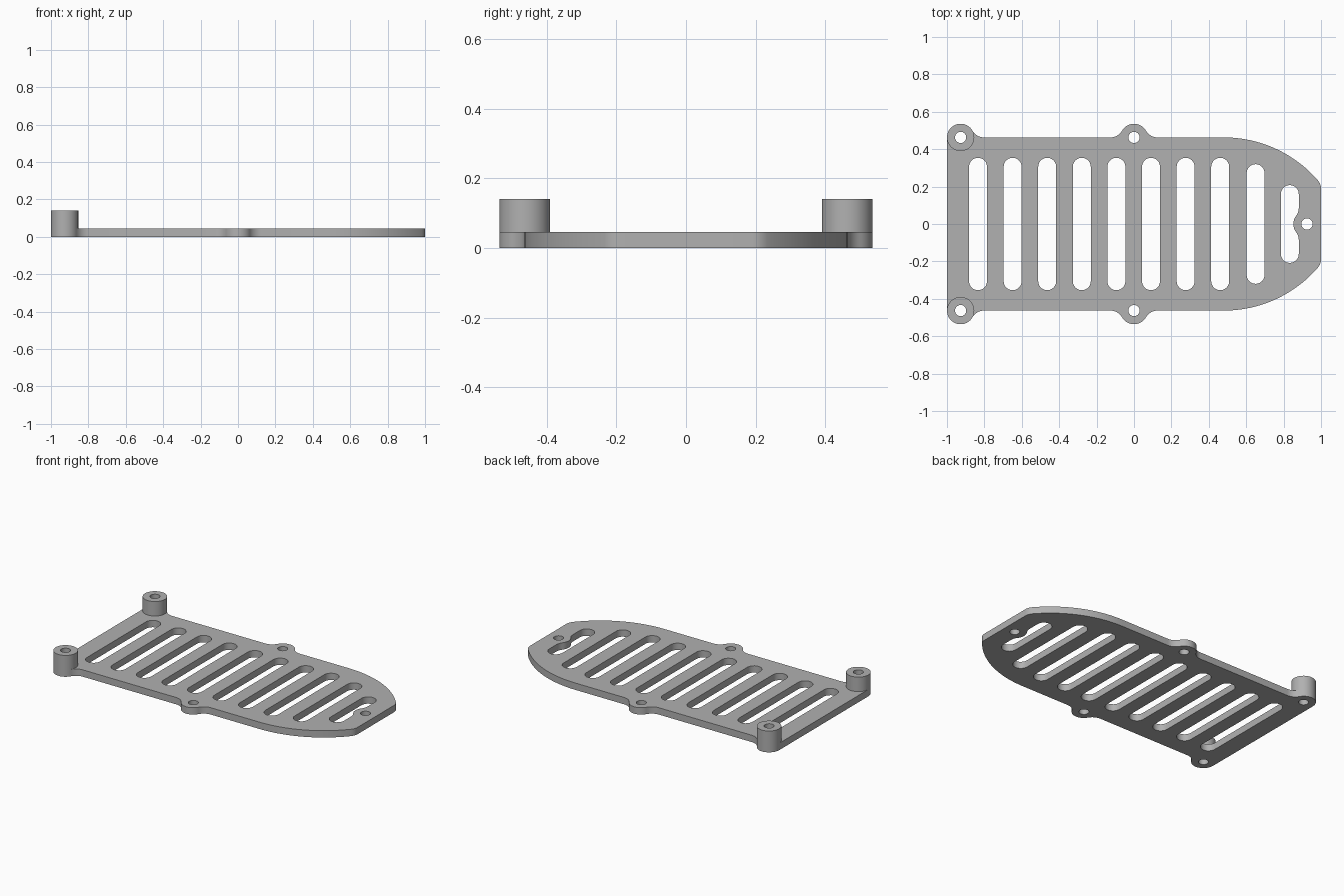
import bpy, bmesh, math
from math import sin, cos, pi, asin, acos, atan2, sqrt, radians

if "Cube" in bpy.data.objects:
    bpy.data.objects.remove(bpy.data.objects["Cube"])

T, TOP = 0.045, 0.14            # plate thickness, standoff top
HALF = 0.463                    # half width of the plate
R_LUG, R_HOLE, R_FIL = 0.073, 0.03, 0.072
CORNER_X, NOSE_X = -0.927, 0.925

grey = bpy.data.materials.new("grey plastic")
grey.diffuse_color = (0.44, 0.44, 0.44, 1)
grey.use_nodes = True
grey.node_tree.nodes["Principled BSDF"].inputs["Base Color"].default_value = grey.diffuse_color


def arc(cx, cy, r, a0, a1, n=12):
    return [(cx + r * cos(a0 + (a1 - a0) * i / n),
             cy + r * sin(a0 + (a1 - a0) * i / n)) for i in range(n + 1)]


def circle(cx, cy, r, n=40):
    return arc(cx, cy, r, 0, 2 * pi, n)[:-1]


def slot(cx, half_len, half_w=0.048):
    e = half_len - half_w
    return arc(cx, e, half_w, 0, pi) + arc(cx, -e, half_w, pi, 2 * pi)


def mirrored(half):
    """Close a half outline by reflecting it in y."""
    return half + [(x, -y) for x, y in reversed(half)]


def extruded(name, loops, z0, z1, open_bottom=False):
    """Solid from closed 2D outlines; inner outlines become holes."""
    cu = bpy.data.curves.new(name, 'CURVE')
    cu.dimensions, cu.fill_mode = '2D', 'BOTH'
    cu.extrude = (z1 - z0) / 2
    for pts in loops:
        sp = cu.splines.new('POLY')
        sp.points.add(len(pts) - 1)
        for p, (x, y) in zip(sp.points, pts):
            p.co = (x, y, 0, 1)
        sp.use_cyclic_u = True
    tmp = bpy.data.objects.new(name + "_outline", cu)
    bpy.context.collection.objects.link(tmp)
    bpy.context.view_layer.update()
    me = bpy.data.meshes.new_from_object(
        tmp.evaluated_get(bpy.context.evaluated_depsgraph_get()))
    bpy.data.objects.remove(tmp)
    bm = bmesh.new()
    bm.from_mesh(me)
    bmesh.ops.remove_doubles(bm, verts=bm.verts, dist=1e-5)
    bmesh.ops.translate(bm, verts=bm.verts, vec=(0, 0, (z0 + z1) / 2))
    bmesh.ops.recalc_face_normals(bm, faces=bm.faces)
    if open_bottom:
        low = [f for f in bm.faces if all(v.co.z < z0 + 1e-4 for v in f.verts)]
        bmesh.ops.delete(bm, geom=low, context='FACES')
    bm.to_mesh(me)
    bm.free()
    me.name = name
    me.materials.clear()
    me.materials.append(grey)
    ob = bpy.data.objects.new(name, me)
    bpy.context.collection.objects.link(ob)
    bpy.ops.object.select_all(action='DESELECT')
    ob.select_set(True)
    bpy.context.view_layer.objects.active = ob
    bpy.ops.object.shade_smooth_by_angle(angle=radians(30))
    return ob


# Lug blended into the straight edge by a fillet on each side
dx = sqrt((R_LUG + R_FIL) ** 2 - R_FIL ** 2)
tilt = atan2(R_FIL, dx)


def fillet_right(cx):
    return arc(cx + dx, HALF + R_FIL, R_FIL, pi + tilt, 1.5 * pi, 8)


def fillet_left(cx):
    return arc(cx - dx, HALF + R_FIL, R_FIL, -pi / 2, -tilt, 8)


# Upper half of the plate outline, rear edge to nose
half = arc(CORNER_X, HALF, R_LUG, pi, tilt, 20)[:-1] + fillet_right(CORNER_X)
half += fillet_left(0)[:-1] + arc(0, HALF, R_LUG, pi - tilt, tilt, 20)[:-1]
half += fillet_right(0)
R_SIDE, X_SIDE = 0.666, 0.48
end = asin((0.983 - X_SIDE) / R_SIDE)
half += arc(X_SIDE, HALF - R_SIDE, R_SIDE, pi / 2, pi / 2 - end, 24)
# small rounded corner at the nose
(ax, ay), (bx, by), (ex, ey) = half[-1], (1, 0.213), (1, 0.19)
for i in range(1, 7):
    t = i / 6
    half.append(((1 - t) ** 2 * ax + 2 * t * (1 - t) * bx + t * t * ex,
                 (1 - t) ** 2 * ay + 2 * t * (1 - t) * by + t * t * ey))
outline = mirrored(half)

# Vent slots
slots = [slot(-0.834 + 0.185 * i, 0.354) for i in range(8)]
slots.append(slot(0.65, 0.32))

# Nose slot, notched by the rounded screw boss
SX, SW, SL, RF = 0.833, 0.048, 0.208, 0.07
fx = SX + SW - RF
fy = sqrt((R_LUG + RF) ** 2 - (NOSE_X - fx) ** 2)
a = atan2(-fy, NOSE_X - fx)
nose = arc(SX, SL - SW, SW, pi, 0) + arc(fx, fy, RF, 0, a, 8)
nose += arc(NOSE_X, 0, R_LUG, pi + a, pi, 6)[1:-1] + [(NOSE_X - R_LUG, 0.001)]
slots.append(mirrored(nose))

# Screw holes
holes = [circle(x, s * HALF, R_HOLE) for x in (CORNER_X, 0) for s in (1, -1)]
holes.append(circle(NOSE_X, 0, R_HOLE))

extruded("vented_plate", [outline] + slots + holes, 0, T)

# Standoffs on the rear corners
for side, s in (("left", 1), ("right", -1)):
    extruded("standoff_" + side, [circle(CORNER_X, s * HALF, R_LUG, 48),
                                  circle(CORNER_X, s * HALF, R_HOLE)],
             T, TOP, open_bottom=True)
